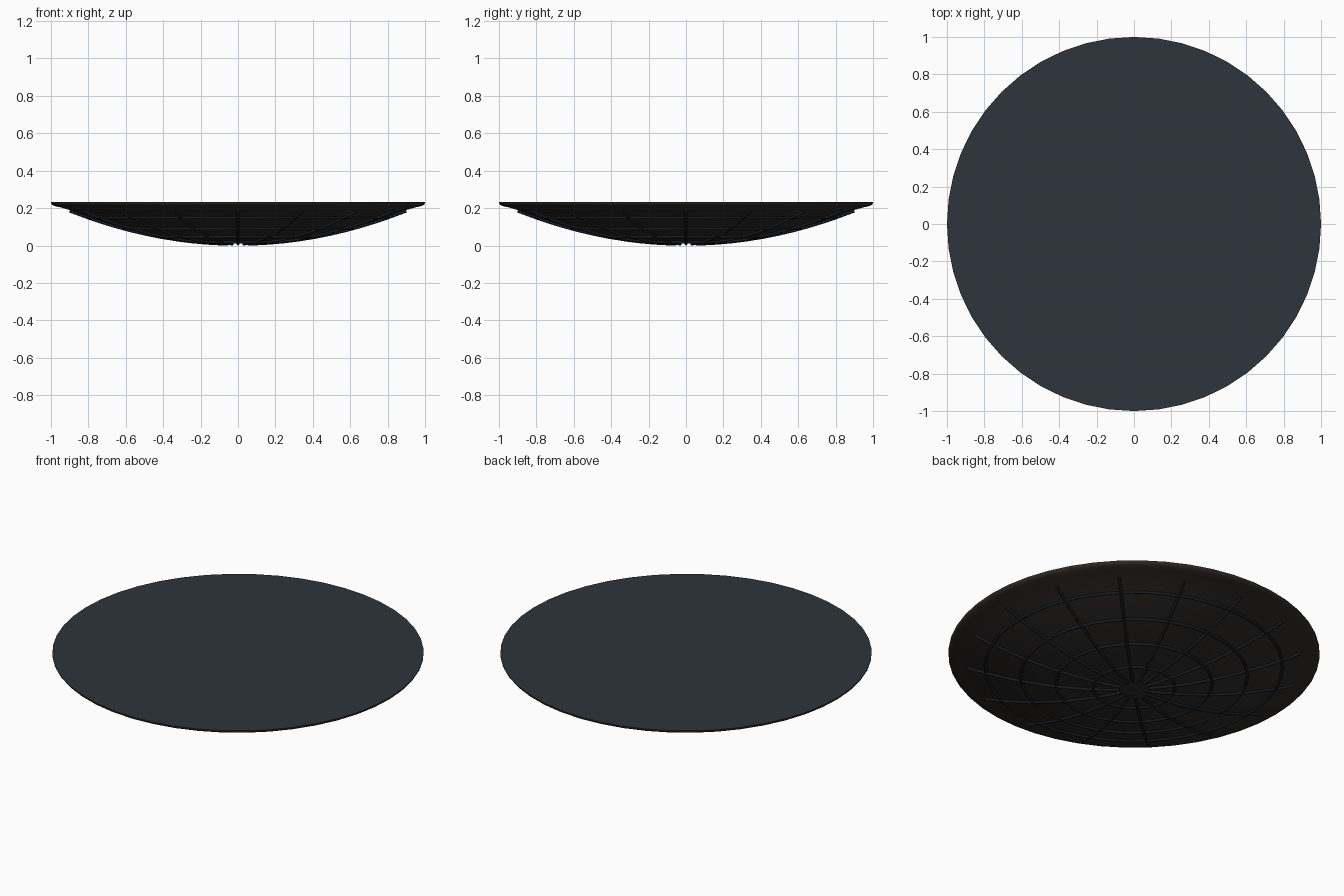
import bpy
import bmesh
import math

cube = bpy.data.objects.get("Cube")
if cube:
    bpy.data.objects.remove(cube, do_unlink=True)

SIDES = 48
TOP = 0.232
TUBE = 0.008


def material(name, rgb):
    mat = bpy.data.materials.new(name)
    mat.use_nodes = True
    color = (*rgb, 1)
    mat.diffuse_color = color
    bsdf = mat.node_tree.nodes["Principled BSDF"]
    bsdf.inputs["Base Color"].default_value = color
    bsdf.inputs["Roughness"].default_value = 0.8
    return mat


slate = material("slate", (0.026, 0.035, 0.043))
brown = material("dark brown", (0.030, 0.025, 0.020))
navy = material("dark navy", (0.009, 0.012, 0.017))


def add_mesh(name, bm, mat, smooth=True):
    bmesh.ops.recalc_face_normals(bm, faces=bm.faces)
    mesh = bpy.data.meshes.new(name)
    bm.to_mesh(mesh)
    bm.free()
    mesh.materials.append(mat)
    obj = bpy.data.objects.new(name, mesh)
    bpy.context.collection.objects.link(obj)
    if smooth:
        mesh.shade_smooth()
    return obj


def bowl_height(r):
    return 0.012 + 0.22 * r * r


def tube(name, points, closed=False):
    """Round bar swept along a path and turned into a mesh."""
    curve = bpy.data.curves.new(name, "CURVE")
    curve.dimensions = "3D"
    curve.bevel_depth = TUBE
    curve.bevel_resolution = 2
    curve.use_fill_caps = True
    spline = curve.splines.new("POLY")
    spline.points.add(len(points) - 1)
    for p, co in zip(spline.points, points):
        p.co = (*co, 1)
    spline.use_cyclic_u = closed
    temp = bpy.data.objects.new(name, curve)
    bpy.context.collection.objects.link(temp)
    bpy.context.view_layer.update()
    graph = bpy.context.evaluated_depsgraph_get()
    mesh = bpy.data.meshes.new_from_object(temp.evaluated_get(graph))
    bpy.data.objects.remove(temp, do_unlink=True)
    bm = bmesh.new()
    bm.from_mesh(mesh)
    bpy.data.meshes.remove(mesh)
    return add_mesh(name, bm, navy)


# Shallow bowl with a rounded lip
profile = [(r / 10, bowl_height(r / 10)) for r in range(10)]
profile += [(0.95, 0.204), (0.98, 0.211), (0.994, 0.218), (1, 0.226), (1, TOP)]
bm = bmesh.new()
verts = [bm.verts.new((r, 0, z)) for r, z in profile]
edges = [bm.edges.new(pair) for pair in zip(verts, verts[1:])]
bmesh.ops.spin(bm, geom=verts + edges, cent=(0, 0, 0), axis=(0, 0, 1),
               angle=math.tau, steps=SIDES)
bmesh.ops.remove_doubles(bm, verts=bm.verts, dist=0.0005)
bowl = add_mesh("bowl", bm, brown)
# The open shell must face outward (downward)
if bowl.data.polygons[0].normal.z > 0:
    bowl.data.flip_normals()

# Flat surface filling the bowl to its lip
bm = bmesh.new()
bmesh.ops.create_circle(bm, cap_ends=True, segments=SIDES, radius=1)
for v in bm.verts:
    v.co.z = TOP
surface = add_mesh("top_surface", bm, slate, smooth=False)
if surface.data.polygons[0].normal.z < 0:
    surface.data.flip_normals()

# Radial ribs following the underside
RIBS = 16
for i in range(RIBS):
    a = math.tau * i / RIBS
    radii = [0.08 + 0.82 * k / 10 for k in range(11)]
    tube(f"rib_{i + 1}", [(r * math.cos(a), r * math.sin(a),
                           bowl_height(r) - 0.0054) for r in radii])

# Concentric rings on the underside
for i, r in enumerate((0.22, 0.42, 0.61, 0.80)):
    angles = [math.tau * k / SIDES for k in range(SIDES)]
    tube(f"ring_{i + 1}", [(r * math.cos(a), r * math.sin(a),
                            bowl_height(r) - 0.004) for a in angles], True)
